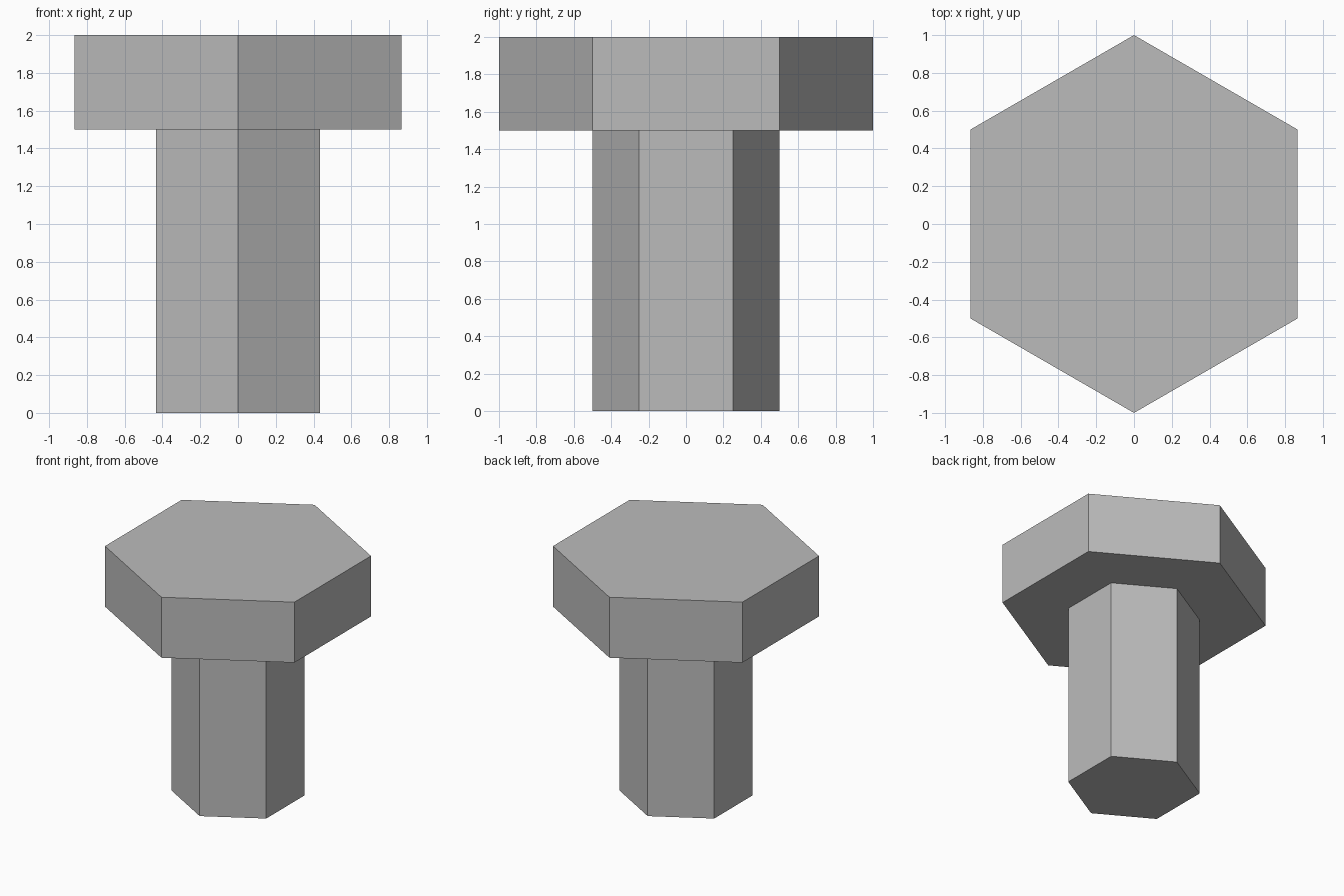
import bpy

cube = bpy.data.objects.get("Cube")
if cube:
    bpy.data.objects.remove(cube, do_unlink=True)

# Single plain metal colour
GREY = (0.5, 0.5, 0.5, 1.0)
metal = bpy.data.materials.new("grey_metal")
metal.use_nodes = True
metal.diffuse_color = GREY
metal.node_tree.nodes["Principled BSDF"].inputs["Base Color"].default_value = GREY


def hex_prism(name, radius, bottom, top):
    """Flat-shaded six-sided prism with corners pointing front and back."""
    bpy.ops.mesh.primitive_cylinder_add(
        vertices=6, radius=radius, depth=top - bottom,
        location=(0, 0, (bottom + top) / 2))
    part = bpy.context.object
    part.name = part.data.name = name
    part.data.materials.append(metal)
    return part


# Bolt shaft and wide head
hex_prism("shaft", 0.5, 0.0, 1.5)
hex_prism("head", 1.0, 1.5, 2.0)
